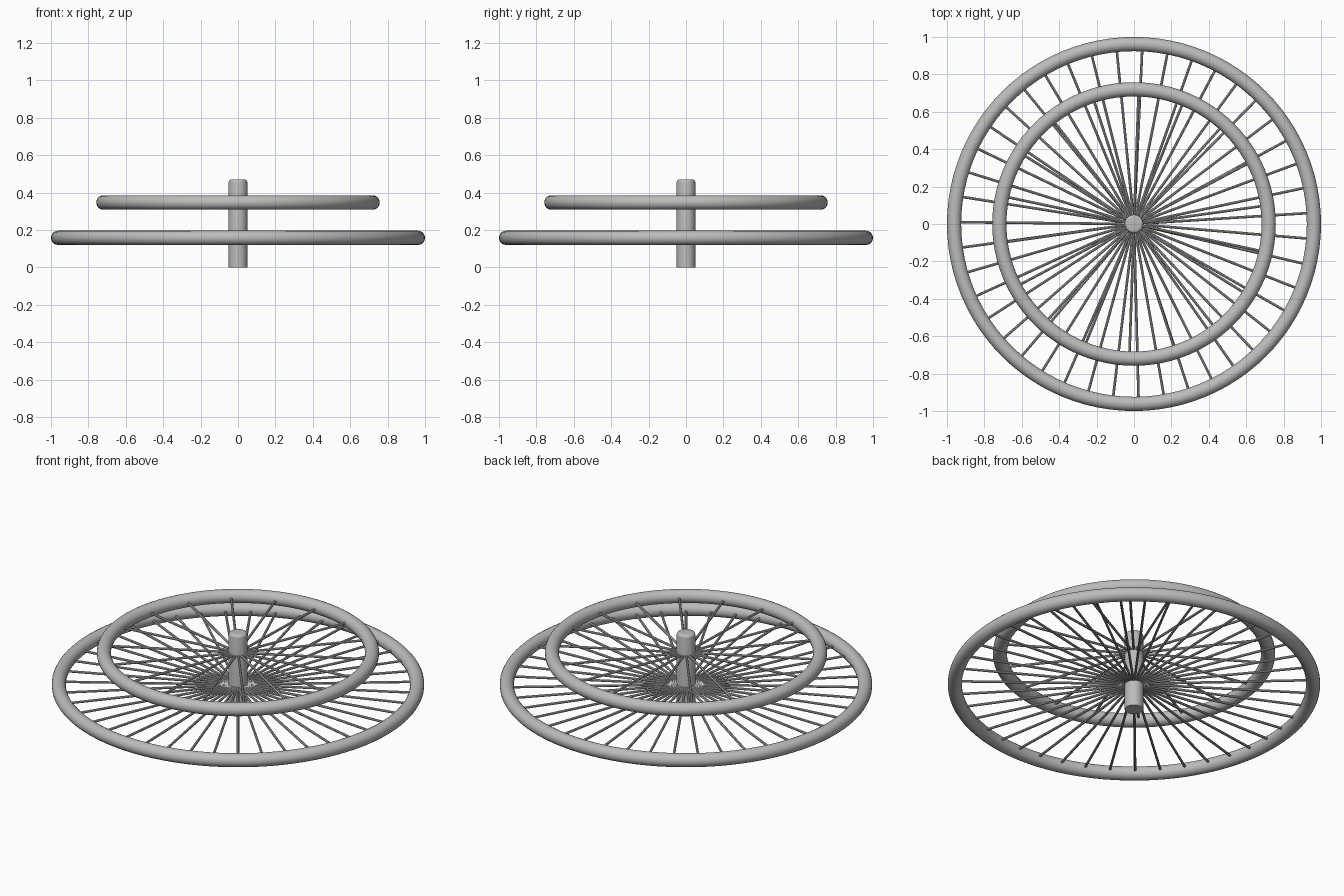
import bpy
import bmesh
from math import cos, sin, pi, radians
from mathutils import Matrix

cube = bpy.data.objects.get("Cube")
if cube:
    bpy.data.objects.remove(cube, do_unlink=True)

grey = bpy.data.materials.new("plain_grey")
grey.use_nodes = True
colour = (0.5, 0.5, 0.5, 1)
grey.diffuse_color = colour
grey.node_tree.nodes["Principled BSDF"].inputs["Base Color"].default_value = colour


def finish(obj):
    obj.data.materials.append(grey)
    bpy.ops.object.select_all(action="DESELECT")
    obj.select_set(True)
    bpy.context.view_layer.objects.active = obj
    bpy.ops.object.shade_smooth_by_angle(angle=radians(35))


def ring(name, radius, tube, z):
    bpy.ops.mesh.primitive_torus_add(
        major_radius=radius, minor_radius=tube,
        major_segments=96, minor_segments=20, location=(0, 0, z))
    obj = bpy.context.object
    obj.name = name
    finish(obj)


def spokes(name, count, start, length, z, radius=0.007):
    """A fan of thin rods running from the hub axis to a ring."""
    bm = bmesh.new()
    lay_down = Matrix.Rotation(pi / 2, 4, "Y")
    for i in range(count):
        turn = Matrix.Rotation(radians(start) + 2 * pi * i / count, 4, "Z")
        shift = Matrix.Translation((length / 2, 0, z))
        bmesh.ops.create_cone(
            bm, cap_ends=True, segments=8, radius1=radius, radius2=radius,
            depth=length, matrix=turn @ shift @ lay_down)
    mesh = bpy.data.meshes.new(name)
    bm.to_mesh(mesh)
    bm.free()
    obj = bpy.data.objects.new(name, mesh)
    bpy.context.collection.objects.link(obj)
    finish(obj)


def hub(name, radius, height, round_over):
    """Upright post with a rounded top edge, turned from a profile."""
    profile = [(0, 0), (radius, 0)]
    for i in range(5):
        a = i * pi / 8
        profile.append((radius - round_over * (1 - cos(a)),
                        height - round_over * (1 - sin(a))))
    profile.append((0, height))
    bm = bmesh.new()
    verts = [bm.verts.new((x, 0, z)) for x, z in profile]
    edges = [bm.edges.new(pair) for pair in zip(verts, verts[1:])]
    bmesh.ops.spin(bm, geom=verts + edges, cent=(0, 0, 0), axis=(0, 0, 1),
                   angle=2 * pi, steps=32)
    bmesh.ops.remove_doubles(bm, verts=bm.verts, dist=0.0001)
    bmesh.ops.recalc_face_normals(bm, faces=bm.faces)
    mesh = bpy.data.meshes.new(name)
    bm.to_mesh(mesh)
    bm.free()
    obj = bpy.data.objects.new(name, mesh)
    bpy.context.collection.objects.link(obj)
    finish(obj)


# Central post
hub("hub_post", 0.05, 0.47, 0.016)

# Wide lower wheel
ring("lower_ring", 0.962, 0.038, 0.158)
spokes("lower_spokes", 43, 179.4, 0.95, 0.158)

# Narrow upper wheel
ring("upper_ring", 0.72, 0.038, 0.347)
spokes("upper_spokes", 18, 8, 0.71, 0.347)
